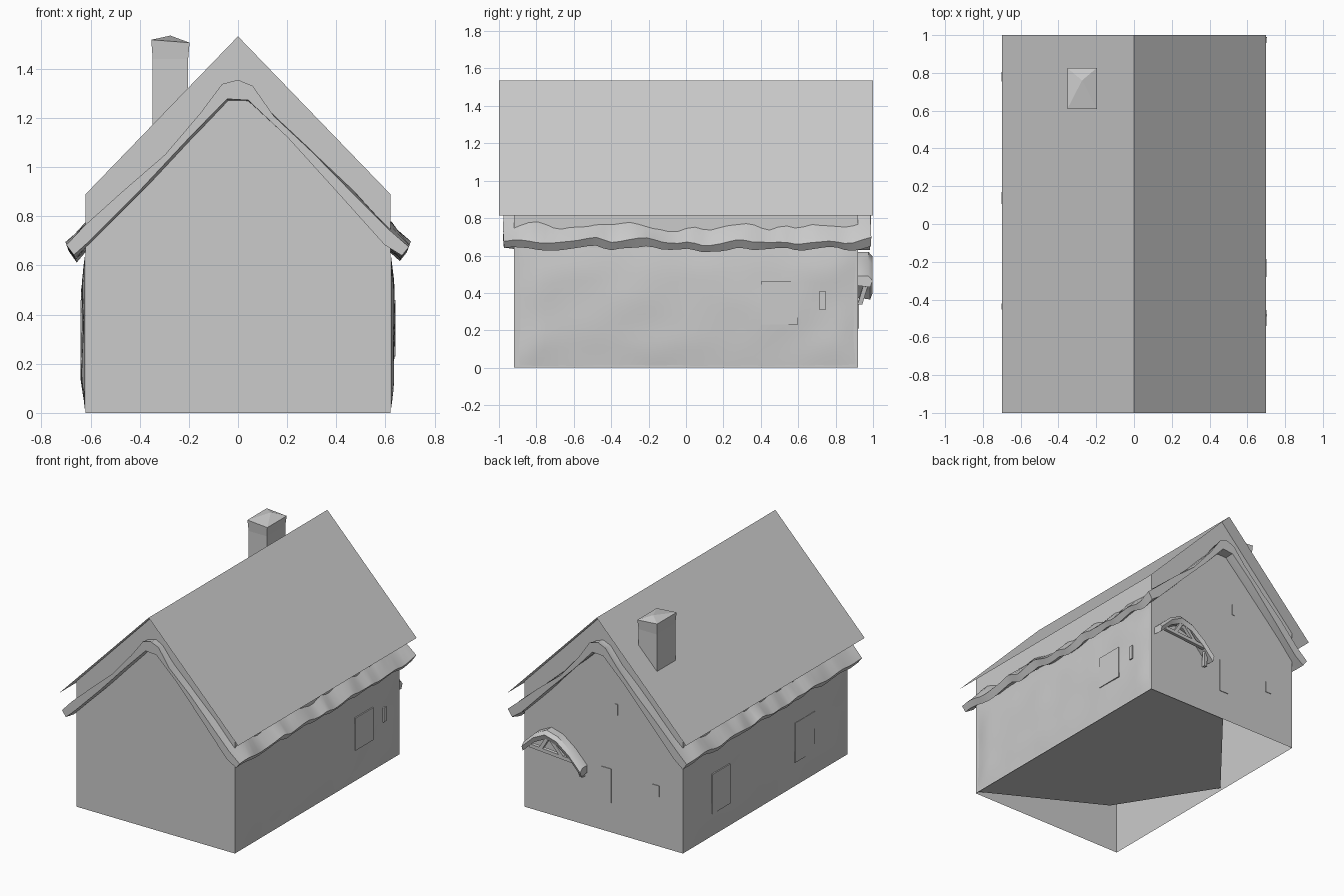
import bpy
import bmesh
import math
from mathutils import Vector, noise

cube = bpy.data.objects.get("Cube")
if cube:
    bpy.data.objects.remove(cube, do_unlink=True)

stone = bpy.data.materials.new("plain_grey")
stone.use_nodes = True
GREY = (0.6, 0.6, 0.6, 1)
stone.diffuse_color = GREY
stone.node_tree.nodes["Principled BSDF"].inputs["Base Color"].default_value = GREY


def finish(name, bm, smooth=None, normals=True):
    """Turn a bmesh into a named grey object."""
    if normals:
        bmesh.ops.recalc_face_normals(bm, faces=bm.faces)
    mesh = bpy.data.meshes.new(name)
    bm.to_mesh(mesh)
    bm.free()
    mesh.materials.append(stone)
    ob = bpy.data.objects.new(name, mesh)
    bpy.context.collection.objects.link(ob)
    if smooth:
        bpy.ops.object.select_all(action="DESELECT")
        ob.select_set(True)
        bpy.context.view_layer.objects.active = ob
        bpy.ops.object.shade_smooth_by_angle(angle=math.radians(smooth))
    return ob


def polygons(name, faces):
    """Flat sheets, each given by its corner points."""
    bm = bmesh.new()
    for pts in faces:
        bm.faces.new([bm.verts.new(p) for p in pts])
    return finish(name, bm, normals=False)


def loft(name, rings, smooth=None):
    """Closed skin over equal rings, capped at both ends."""
    bm = bmesh.new()
    loops = [[bm.verts.new(p) for p in ring] for ring in rings]
    for a, b in zip(loops, loops[1:]):
        for i in range(len(a)):
            j = (i + 1) % len(a)
            bm.faces.new((a[i], a[j], b[j], b[i]))
    for end in (loops[0], loops[-1]):
        bm.faces.new(end)
    return finish(name, bm, smooth)


def box(name, centre, size):
    bm = bmesh.new()
    bmesh.ops.create_cube(bm, size=1)
    bmesh.ops.scale(bm, vec=size, verts=bm.verts)
    bmesh.ops.translate(bm, vec=centre, verts=bm.verts)
    return finish(name, bm)


def beam(name, start, end, width, depth):
    """Bar lying across the back wall between two points."""
    a, b = Vector(start), Vector(end)
    along = (b - a).normalized()
    side = along.cross(Vector((0, 1, 0))).normalized() * width / 2
    out = Vector((0, depth / 2, 0))
    return loft(name, [[p + side + out, p + side - out, p - side - out, p - side + out]
                       for p in (a, b)])


W, D, EAVE, RIDGE = 0.62, 0.92, 0.89, 1.535

# Walls: two gables and two sides, open below
gable = [(-W, 0), (W, 0), (W, EAVE), (0, RIDGE - 0.003), (-W, EAVE)]
polygons("house_walls", [
    [(x, -D, z) for x, z in gable],
    [(x, D, z) for x, z in reversed(gable)],
    [(W, -D, 0), (W, D, 0), (W, D, EAVE), (W, -D, EAVE)],
    [(-W, D, 0), (-W, -D, 0), (-W, -D, EAVE), (-W, D, EAVE)],
])

# Thin outer roof slopes
polygons("roof_slopes", [
    [(0, -1, RIDGE), (0.7, -1, 0.815), (0.7, 1, 0.815), (0, 1, RIDGE)],
    [(0, 1, RIDGE), (-0.7, 1, 0.815), (-0.7, -1, 0.815), (0, -1, RIDGE)],
])

# Broken floor sheet inside the walls
polygons("floor", [[(x, y, 0.012) for x, y in
                    ((0.61, 0.91), (0.61, -0.91), (-0.19, -0.48), (-0.61, 0.18), (-0.02, 0.91))]])

# Lumpy lower roof layer, showing at the eaves and gables
half_top = [(0.695, 0.675), (0.62, 0.755), (0.46, 0.90), (0.3, 1.055), (0.15, 1.215), (0.06, 1.33)]
half_low = [(0.04, 1.27), (0.2, 1.115), (0.4, 0.9), (0.6, 0.69), (0.665, 0.635)]
profile = (half_top + [(0, 1.355)] + [(-x, z) for x, z in reversed(half_top)]
           + [(-x, z) for x, z in reversed(half_low)] + half_low)
rings = []
STEPS = 44
for s in range(STEPS + 1):
    y = -0.975 + 1.96 * s / STEPS
    ring = []
    for x, z in profile:
        n = noise.noise(Vector((x * 5, y * 8, z * 5)))
        edge = 0.032 if abs(x) > 0.6 else 0.02
        ring.append((x + 0.012 * n * (1 if x > 0 else -1), y + 0.008 * n, z + edge * n))
    rings.append(ring)
loft("lower_roof", rings, smooth=40)


# Uneven plaster swelling out of each side wall
def plaster(name, side):
    bm = bmesh.new()
    ny, nz = 40, 14
    grid = []
    for i in range(ny + 1):
        row = []
        for k in range(nz + 1):
            u, v = i / ny, k / nz
            y, z = -0.89 + 1.79 * u, 0.012 + 0.628 * v
            rim = min(1, 9 * min(u, 1 - u) * 2, 5 * min(v, 1 - v))
            lump = noise.noise(Vector((side * 3, y * 3.5, z * 4)))
            x = W + 0.002 + rim * (0.012 + 0.011 * lump)
            wob = 0.012 * noise.noise(Vector((y * 6, z * 6, side)))
            row.append(bm.verts.new((side * x, y + wob, max(0.004, z + wob))))
        grid.append(row)
    for i in range(ny):
        for k in range(nz):
            quad = [grid[i][k], grid[i + 1][k], grid[i + 1][k + 1], grid[i][k + 1]]
            bm.faces.new(quad if side > 0 else quad[::-1])
    return finish(name, bm, smooth=50, normals=False)


plaster("left_plaster", 1)
plaster("right_plaster", -1)

# Window plates in the side walls
for name, side, y, z, w, h in (
        ("left_window", 1, 0.5, 0.345, 0.2, 0.23),
        ("left_slit", 1, 0.73, 0.36, 0.03, 0.1),
        ("right_front_window", -1, -0.42, 0.32, 0.22, 0.28),
        ("right_back_window", -1, 0.52, 0.31, 0.2, 0.28)):
    box(name, (side * 0.637, y, z), (0.009, w, h))

# Small plates in the back wall
for name, x, z, w, h in (("back_slit", -0.02, 0.33, 0.08, 0.24),
                         ("back_chip", -0.41, 0.39, 0.05, 0.08),
                         ("back_upper_chip", -0.1, 0.88, 0.02, 0.08)):
    box(name, (x, D, z), (w, 0.009, h))

# Little peaked canopy over the back door, with its braces
ridge = [(0.59, 0.47), (0.5, 0.555), (0.41, 0.6), (0.32, 0.575), (0.22, 0.5), (0.13, 0.405)]
loft("back_canopy", [[(x, D - 0.01, z + 0.02), (x, 0.975, z + 0.02), (x, 0.998, z - 0.005),
                      (x, 0.985, z - 0.04), (x, D - 0.01, z - 0.03)] for x, z in ridge], smooth=40)
for i, (start, end) in enumerate((
        ((0.54, 0.97, 0.48), (0.2, 0.97, 0.455)),
        ((0.4, 0.97, 0.57), (0.46, 0.97, 0.47)),
        ((0.38, 0.97, 0.57), (0.28, 0.97, 0.46)),
        ((0.18, 0.96, 0.44), (0.16, 0.93, 0.34)))):
    beam(f"canopy_brace_{i + 1}", start, end, 0.025, 0.025)

# Chimney: tapered stack with a slightly flared, peaked top
bm = bmesh.new()
stack = []
for z, grow in ((1.08, 0), (1.44, 0), (1.51, 0.006)):
    stack.append([bm.verts.new((x, y, z + (0.008 if x < -0.3 else -0.004) * (grow > 0)))
                  for x, y in ((-0.347 - grow, 0.615 - grow), (-0.203 + grow, 0.615 - grow),
                               (-0.203 + grow, 0.82 + grow), (-0.347 - grow, 0.82 + grow))])
peak = bm.verts.new((-0.275, 0.76, RIDGE))
for i in range(4):
    j = (i + 1) % 4
    for a, b in zip(stack, stack[1:]):
        bm.faces.new((a[i], a[j], b[j], b[i]))
    bm.faces.new((stack[-1][i], stack[-1][j], peak))
finish("chimney", bm)
